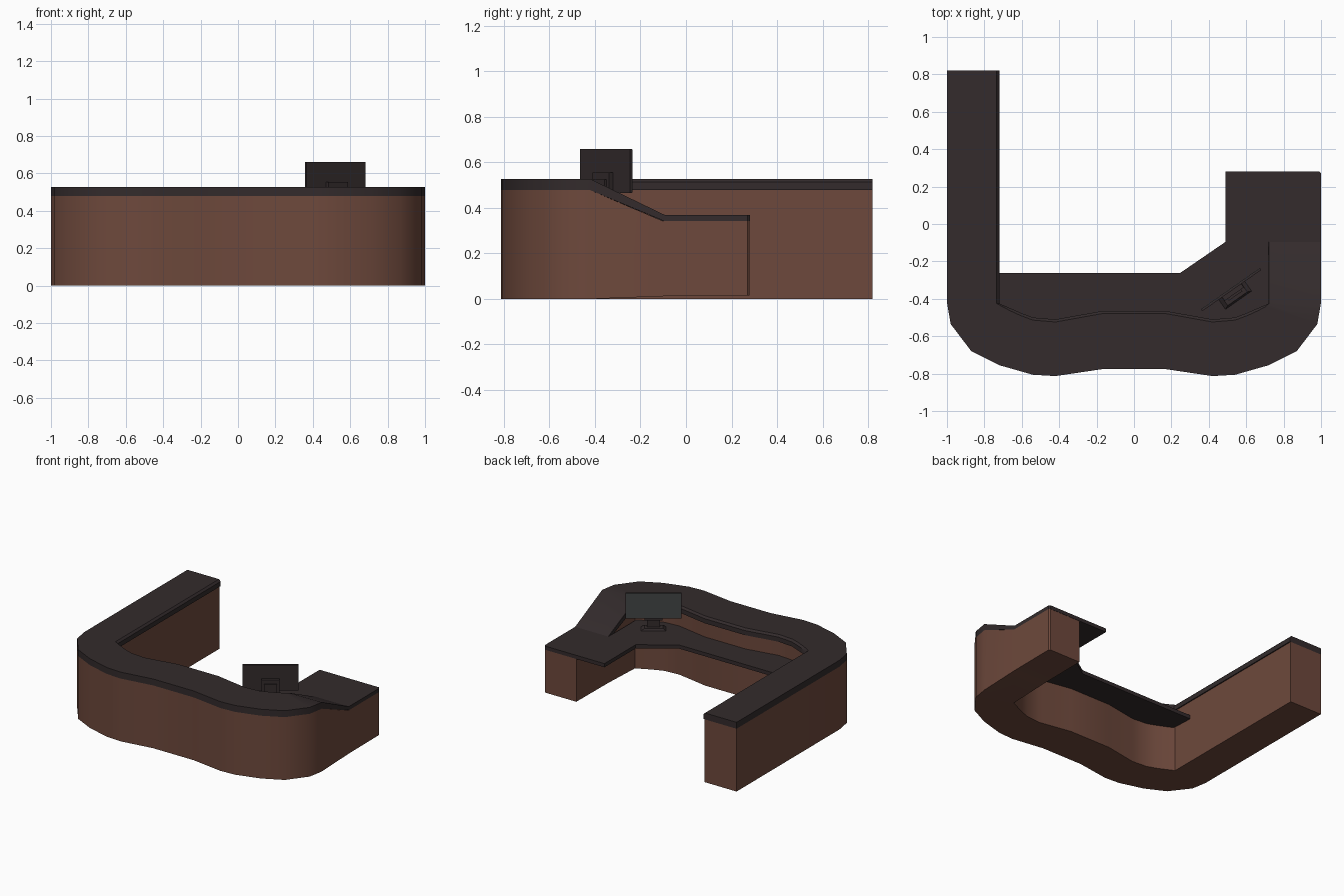
import bpy, bmesh, math
from mathutils import Vector, Matrix

if "Cube" in bpy.data.objects:
    bpy.data.objects.remove(bpy.data.objects["Cube"])


def material(name, rgb):
    m = bpy.data.materials.new(name)
    m.diffuse_color = (*rgb, 1)
    m.use_nodes = True
    m.node_tree.nodes["Principled BSDF"].inputs["Base Color"].default_value = m.diffuse_color
    return m


BROWN = material("brown panel", (0.155, 0.066, 0.045))
DARK = material("dark worktop", (0.033, 0.024, 0.025))
GREY = material("grey screen", (0.056, 0.060, 0.060))


def finish(name, bm, mat, smooth=False):
    bmesh.ops.remove_doubles(bm, verts=bm.verts, dist=0.0003)
    bmesh.ops.recalc_face_normals(bm, faces=bm.faces)
    me = bpy.data.meshes.new(name)
    bm.to_mesh(me)
    bm.free()
    me.materials.append(mat)
    ob = bpy.data.objects.new(name, me)
    bpy.context.collection.objects.link(ob)
    if smooth:
        bpy.ops.object.select_all(action='DESELECT')
        ob.select_set(True)
        bpy.context.view_layer.objects.active = ob
        bpy.ops.object.shade_smooth_by_angle(angle=math.radians(35))
    return ob


def loft(name, rings, mat, smooth=False):
    """Skin a list of closed cross-sections and cap both ends."""
    bm = bmesh.new()
    vs = [[bm.verts.new(p) for p in r] for r in rings]
    n = len(rings[0])
    for a, b in zip(vs, vs[1:]):
        for i in range(n):
            j = (i + 1) % n
            bm.faces.new((a[i], a[j], b[j], b[i]))
    bm.faces.new(vs[0])
    bm.faces.new(vs[-1])
    return finish(name, bm, mat, smooth)


def slab(name, pts, z0, z1, mat):
    bm = bmesh.new()
    f = bm.faces.new([bm.verts.new((x, y, z0)) for x, y in pts])
    g = bmesh.ops.extrude_face_region(bm, geom=[f])
    bmesh.ops.translate(bm, vec=(0, 0, z1 - z0),
                        verts=[v for v in g["geom"] if isinstance(v, bmesh.types.BMVert)])
    return finish(name, bm, mat)


def box(name, size, loc, mat, turn=0.0, taper=1.0):
    bm = bmesh.new()
    bmesh.ops.create_cube(bm, size=1, matrix=Matrix.Diagonal((*size, 1)))
    for v in bm.verts:
        if v.co.z > 0:
            v.co.x *= taper
            v.co.y *= taper
    bmesh.ops.transform(bm, verts=bm.verts,
                        matrix=Matrix.Translation(loc) @ Matrix.Rotation(turn, 4, 'Z'))
    return finish(name, bm, mat)


# Plan of the counter: outer and inner point pairs, left half then mirrored
half = [((-1, -.42), (-.72, -.425)), ((-.98, -.535), (-.69, -.438)),
        ((-.87, -.68), (-.65, -.455)), ((-.72, -.755), (-.60, -.477)),
        ((-.54, -.806), (-.54, -.500)), ((-.42, -.813), (-.42, -.510)),
        ((-.17, -.776), (-.17, -.465))]
mirrored = [((-o[0], o[1]), (-i[0], i[1])) for o, i in reversed(half)]
path = [((-1, .82), (-.72, .82))] + half + mirrored
TOP, UNDER, LOW, LOW_UNDER = 0.527, 0.478, 0.37, 0.342

# Brown body: tall along the front and left arm, dropping on the right arm
rings = []
for o, i in path:
    o, i = Vector(o), Vector(i)
    i = i + (o - i).normalized() * 0.008
    rings.append([(*o, 0), (*o, UNDER), (*i, UNDER), (*i, 0)])
for xo, y, z0 in ((1, -.10, .012), (1, .27, .015), (.99, .28, .015)):
    rings.append([(xo, y, z0), (xo, y, LOW_UNDER), (.728, y, LOW_UNDER), (.728, y, z0)])
loft("desk_body", rings, BROWN, True)

# Dark counter top with a bevelled inner edge, ramping down on the right
rings = []
for k, (o, i) in enumerate(path):
    o, i = Vector(o), Vector(i)
    b = 0.014 if k < len(path) - 1 else 0.002
    t = i + (o - i).normalized() * b
    rings.append([(*o, UNDER), (*o, TOP), (*t, TOP), (*i, TOP - b), (*i, UNDER)])
y = -.095
rings.append([(1, y, LOW_UNDER), (1, y, LOW), (.722, y, LOW),
              (.72, y, LOW - .002), (.72, y, LOW_UNDER)])
loft("counter_top", rings, DARK, True)

# Lower work surface tucked against the inner wall
inner = [(i[0], i[1] - .012) for o, i in path[1:]]
slab("work_surface", [(-.73, -.263), *inner, (.72, -.095), (1, -.095), (1, .27),
                      (.99, .282), (.49, .282), (.49, -.095), (.245, -.263)],
     LOW_UNDER, LOW, DARK)

# Monitor turned towards the seat
turn = math.radians(35)
centre = Vector((.52, -.352, 0))
back = Vector((math.sin(turn), -math.cos(turn), 0))


def part(name, size, offset, z, mat, taper=1.0):
    box(name, size, centre + back * offset + Vector((0, 0, z)), mat, turn, taper)


part("monitor_case", (.385, .010, .195), 0, .5625, DARK)
part("monitor_screen", (.381, .004, .191), -.006, .5625, GREY)
part("monitor_mount", (.125, .024, .11), .016, .50, DARK)
part("monitor_neck", (.09, .016, .15), .032, .45, DARK)
part("monitor_foot", (.17, .075, .018), .03, LOW + .009, DARK, .75)
